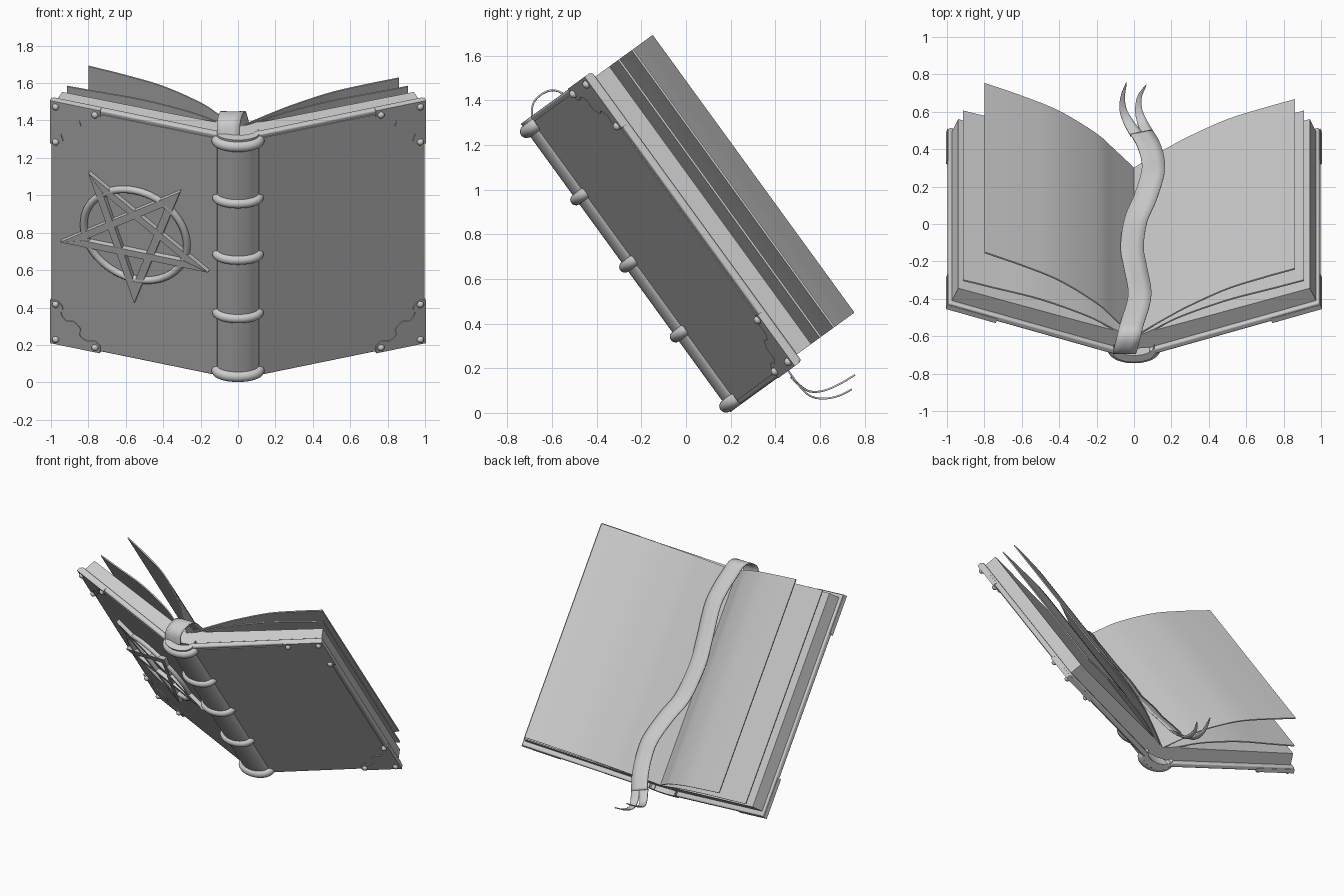
import bpy, bmesh, math
from mathutils import Vector

if "Cube" in bpy.data.objects:
    bpy.data.objects.remove(bpy.data.objects["Cube"])

TILT = math.radians(36)
SN, CS = math.sin(TILT), math.cos(TILT)
V0, V1 = -0.114, 1.483          # cover extent along the spine
P0, P1 = -0.08, 1.458           # page extent along the spine
DX, DW = 0.944, 0.329           # direction of an open cover


def world(x, v, w):
    """x across, v up along the spine, w out of the open book."""
    return Vector((x, -SN * v + CS * w, CS * v + SN * w))


def on_cover(side, s, v, h):
    """s from hinge to edge, h height above the outer cover face."""
    return world(side * (0.11 + s * DX + h * DW), v, 0.215 + s * DW - h * DX)


def finish(name, bm, bevel=0, angle=35, solid=0):
    bmesh.ops.recalc_face_normals(bm, faces=bm.faces)
    me = bpy.data.meshes.new(name)
    bm.to_mesh(me)
    bm.free()
    ob = bpy.data.objects.new(name, me)
    bpy.context.collection.objects.link(ob)
    bpy.context.view_layer.objects.active = ob
    ob.select_set(True)
    bpy.ops.object.shade_smooth_by_angle(angle=math.radians(angle))
    ob.select_set(False)
    if bevel:
        m = ob.modifiers.new("bevel", 'BEVEL')
        m.width, m.segments, m.limit_method = bevel, 3, 'ANGLE'
        m.angle_limit = math.radians(50)
    if solid:
        m = ob.modifiers.new("thickness", 'SOLIDIFY')
        m.thickness, m.offset = solid, 0
    return ob


def loft(bm, rings, cap=True, closed=True):
    vs = [[bm.verts.new(p) for p in r] for r in rings]
    n = len(vs[0])
    for a, b in zip(vs, vs[1:]):
        for i in range(n if closed else n - 1):
            j = (i + 1) % n
            bm.faces.new((a[i], a[j], b[j], b[i]))
    if cap:
        bm.faces.new(vs[0])
        bm.faces.new(vs[-1])


def prism(name, profile, v0, v1, **kw):
    bm = bmesh.new()
    loft(bm, [[world(x, v, w) for x, w in profile] for v in (v0, v1)])
    return finish(name, bm, **kw)


def spline(pts, n=8):
    """Catmull-Rom curve through the points."""
    p = [Vector(q) for q in pts]
    p = [2 * p[0] - p[1]] + p + [2 * p[-1] - p[-2]]
    out = []
    for a, b, c, d in zip(p, p[1:], p[2:], p[3:]):
        for k in range(n):
            t = k / n
            out.append(0.5 * (2 * b + (c - a) * t + (2 * a - 5 * b + 4 * c - d) * t * t
                              + (3 * b - a - 3 * c + d) * t ** 3))
    return out + [p[-2]]


# covers
for side, label in ((-1, "left"), (1, "right")):
    bm = bmesh.new()
    loft(bm, [[on_cover(side, s, v, h) for s, h in
               ((-0.02, 0), (0.943, 0), (0.943, -0.036), (-0.02, -0.036))] for v in (V0, V1)])
    finish(label + "_cover", bm, bevel=0.01)
    # raised leather panel inside the cover border
    bm = bmesh.new()
    loft(bm, [[on_cover(side, s, v, h) for s, v in
               ((0, V0 + .025), (0.915, V0 + .025), (0.915, V1 - .025), (0, V1 - .025))]
              for h in (-0.005, 0.004)])
    finish(label + "_cover_panel", bm)


# spine
def arc(n, half, edge, mid):
    return [(half * math.sin(a), edge - (edge - mid) * math.cos(a))
            for a in (math.pi * (i / n - 0.5) for i in range(n + 1))]


outer = arc(20, 0.113, 0.225, 0.163)
inner = [(x * 0.95, w + 0.045) for x, w in reversed(outer)]
prism("spine", outer + inner, V0, V1, bevel=0.008)

# raised spine bands
for i, (v, r) in enumerate(((1.44, .03), (1.063, .026), (.69, .026), (.304, .026), (-.08, .03))):
    path = arc(20, 0.112, 0.222, 0.163)
    rings = []
    for k, (x, w) in enumerate(path):
        a, b = path[max(k - 1, 0)], path[min(k + 1, 20)]
        t = Vector((b[0] - a[0], b[1] - a[1])).normalized()
        rings.append([world(x + math.sin(q) * r * t.y, v + math.cos(q) * r,
                            w - math.sin(q) * r * t.x)
                      for q in (2 * math.pi * j / 14 for j in range(14))])
    bm = bmesh.new()
    loft(bm, rings)
    finish("spine_band_%d" % (i + 1), bm)

# page blocks
for side, label in ((-1, "left"), (1, "right")):
    prism(label + "_page_block", [(side * x, w) for x, w in
          ((0, .235), (.1, .245), (.975, .548), (.94, .635), (.3, .42), (.1, .355), (0, .315))],
          P0, P1)

# loose curved pages
sheets = {
    "left_top_page": [(0, .315), (-.1, .43), (-.2, .54), (-.4, .69), (-.6, .79), (-.8, .875)],
    "right_top_page": [(0, .315), (.1, .39), (.2, .46), (.3, .525), (.5, .635), (.7, .712), (.86, .767)],
    "left_lower_page": [(0, .31), (-.1, .362), (-.25, .455), (-.5, .565), (-.75, .642), (-.915, .692)],
    "right_lower_page": [(0, .31), (.1, .362), (.25, .452), (.5, .56), (.75, .64), (.91, .692)],
}
for name, pts in sheets.items():
    c = spline(pts)
    prism(name, [tuple(p) for p in c] + [(p.x, p.y - 0.009) for p in reversed(c)], P0, P1)

# corner fittings with scalloped inner edge and rivets
half = [(.28, .045), (.245, .07), (.205, .06), (.165, .09), (.17, .13)]
edge = [(.28, -.003)] + half + [(b, a) for a, b in reversed(half)] + [(-.003, .28)]
scallop = [tuple(p) for p in spline(edge, 4)]
for side, label in ((-1, "left"), (1, "right")):
    for base, sign, pos in ((V0, 1, "bottom"), (V1, -1, "top")):
        shape = [(-.003, -.003)] + scallop
        bm = bmesh.new()
        loft(bm, [[on_cover(side, .943 - a, base + sign * b, h) for a, b in shape]
                  for h in (-0.02, 0.009)])
        finish("%s_%s_corner_plate" % (label, pos), bm)
        bm = bmesh.new()
        for a, b in ((.03, .03), (.03, .262), (.253, .03)):
            c = on_cover(side, .943 - a, base + sign * b, 0.01)
            made = bmesh.ops.create_uvsphere(bm, u_segments=14, v_segments=8, radius=0.019)
            bmesh.ops.translate(bm, verts=made["verts"], vec=c)
        finish("%s_%s_rivets" % (label, pos), bm)

# star and ring emblem on the left cover
SC, VC, R, BAR = 0.461, 0.717, 0.44, 0.042


def emblem(p, h):
    # p.x runs to the viewer's right, so s decreases
    return on_cover(-1, SC - p.x, VC + p.y, h)


bm = bmesh.new()
tips = [Vector((R * math.cos(a), R * math.sin(a)))
        for a in (math.radians(-90 + 72 * k) for k in range(5))]
for k in range(5):
    a, b = tips[k], tips[(k + 2) % 5]
    d = (b - a).normalized()
    nrm = Vector((-d.y, d.x))
    if nrm.dot(-a) < 0:
        nrm = -nrm
    cut = BAR / math.tan(math.radians(18))
    quad = [a, b, b - d * cut + nrm * BAR, a + d * cut + nrm * BAR]
    loft(bm, [[emblem(p, h) for p in quad] for h in (-0.004, 0.03 + 0.0006 * k)])
finish("star_emblem", bm)

bm = bmesh.new()
N = 64
rings = []
for k in range(N + 1):
    a = 2 * math.pi * k / N
    rings.append([emblem(Vector((math.cos(a), math.sin(a))) * (0.292 + .02 * math.cos(q)),
                         0.012 + .02 * math.sin(q))
                  for q in (2 * math.pi * j / 12 for j in range(12))])
loft(bm, rings, cap=False)
bmesh.ops.remove_doubles(bm, verts=bm.verts, dist=1e-5)
finish("ring_emblem", bm)


# bookmark ribbon: path given as x, y, w; tails narrow to a point
def strip(bm, path, width):
    rings = []
    for k, p in enumerate(path):
        t = (path[min(k + 1, len(path) - 1)] - path[max(k - 1, 0)]).normalized()
        sd = Vector((1, 0, 0))
        sd = (sd - t * sd.dot(t)).normalized() * width(k / (len(path) - 1))
        rings.append([p + sd * f for f in (-1, -.33, .33, 1)])
    loft(bm, rings, cap=False, closed=False)


body = [(-.05, -.69, .20), (-.05, -.685, .26), (-.035, -.63, .335), (-.02, -.57, .385),
        (-.005, -.515, .40), (.022, -.43, .41), (.03, -.35, .415), (.005, -.22, .405),
        (-.01, -.12, .405), (.01, .02, .41), (.06, .14, .44), (.1, .27, .47),
        (.1, .35, .475), (.075, .43, .482), (.04, .49, .481)]
body = spline([(x, y, (w - CS * y) / SN) for x, y, w in body], 6)
bm = bmesh.new()
strip(bm, body, lambda t: 0.062)
left = spline([(.012, .48, .15), (-.03, .545, .1), (-.058, .61, .098), (-.06, .68, .125), (-.04, .757, .17)], 6)
right = spline([(.07, .49, .14), (.042, .55, .08), (.025, .61, .064), (.03, .68, .075), (.065, .743, .105)], 6)
for tail in (left, right):
    strip(bm, tail, lambda t: 0.001 + 0.032 * (1 - t) ** 0.8)
finish("bookmark_ribbon", bm, angle=60, solid=0.008)
